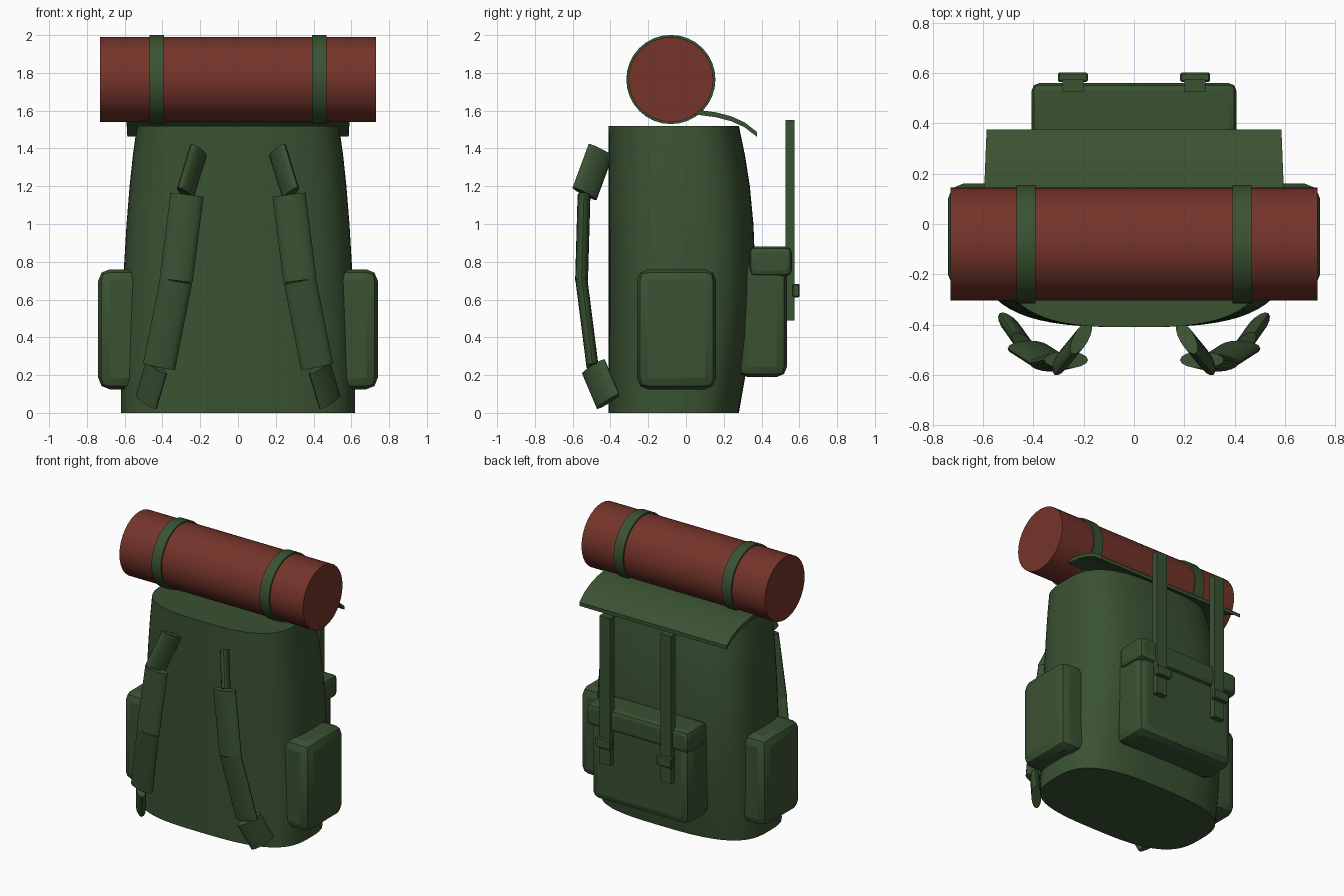
import bpy, bmesh, math
from mathutils import Vector

if "Cube" in bpy.data.objects:
    bpy.data.objects.remove(bpy.data.objects["Cube"])


def material(name, rgb):
    m = bpy.data.materials.new(name)
    m.diffuse_color = (*rgb, 1)
    m.use_nodes = True
    m.node_tree.nodes["Principled BSDF"].inputs["Base Color"].default_value = m.diffuse_color
    return m


GREEN = material("forest green canvas", (0.042, 0.085, 0.032))
RED = material("rust red blanket", (0.175, 0.034, 0.023))


def finish(name, bm, mat, angle=35):
    bmesh.ops.recalc_face_normals(bm, faces=bm.faces)
    me = bpy.data.meshes.new(name)
    bm.to_mesh(me)
    bm.free()
    ob = bpy.data.objects.new(name, me)
    bpy.context.collection.objects.link(ob)
    me.materials.append(mat)
    bpy.ops.object.select_all(action='DESELECT')
    ob.select_set(True)
    bpy.context.view_layer.objects.active = ob
    bpy.ops.object.shade_smooth_by_angle(angle=math.radians(angle))
    return ob


def loft(name, rings, mat, angle=35):
    """Skin a list of closed rings and cap both ends."""
    bm = bmesh.new()
    rows = [[bm.verts.new(p) for p in r] for r in rings]
    n = len(rows[0])
    for a, b in zip(rows, rows[1:]):
        for i in range(n):
            j = (i + 1) % n
            bm.faces.new((a[i], a[j], b[j], b[i]))
    bm.faces.new(rows[0])
    bm.faces.new(rows[-1])
    return finish(name, bm, mat, angle)


def box(name, x, y, z, bevel=0, segments=2):
    bm = bmesh.new()
    bmesh.ops.create_cube(bm, size=1)
    for v in bm.verts:
        for k, (lo, hi) in enumerate((x, y, z)):
            v.co[k] = lo if v.co[k] < 0 else hi
    if bevel:
        bmesh.ops.bevel(bm, geom=bm.edges[:], offset=bevel, segments=segments,
                        profile=0.5, affect='EDGES')
    return finish(name, bm, GREEN, 20)


def roll(name, x0, x1, radius, mat):
    """Cylinder along x."""
    ring = [(radius * math.cos(t), radius * math.sin(t))
            for t in (2 * math.pi * i / 32 for i in range(32))]
    return loft(name, [[(x, -0.08 + c, 1.765 + s) for c, s in ring]
                       for x in (x0, x1)], mat)


def webbing(name, path, across, half_w, half_t, side):
    """Flat padded strap of oval section following a path."""
    pts = [Vector(p) for p in path]
    rings = []
    for i, p in enumerate(pts):
        d = (pts[min(i + 1, len(pts) - 1)] - pts[max(i - 1, 0)]).normalized()
        w = Vector(across)
        w = (w - d * w.dot(d)).normalized()
        t = d.cross(w)
        ring = []
        for k in range(16):
            a = 2 * math.pi * k / 16
            q = p + w * half_w * math.cos(a) + t * half_t * math.sin(a)
            ring.append((q.x * side, q.y, q.z))
        rings.append(ring)
    return loft(name, rings, GREEN, 50)


# Main sack: rounded section, flat-fronted side profile (z, half width, back y)
profile = [(0, .62, .28), (.2, .62, .315), (.4, .617, .343), (.6, .611, .358),
           (.8, .602, .365), (1.0, .59, .357), (1.2, .574, .338),
           (1.36, .557, .313), (1.52, .535, .28)]
rings = []
for z, hw, back in profile:
    cy, hd = (back - .41) / 2, (back + .41) / 2
    ring = []
    for i in range(64):
        c, s = math.cos(2 * math.pi * i / 64), math.sin(2 * math.pi * i / 64)
        ring.append((math.copysign(abs(c) ** (2 / 3), c) * hw,
                     cy + math.copysign(abs(s) ** (2 / 3), s) * hd, z))
    rings.append(ring)
loft("main_sack", rings, GREEN)

# Top flap: thin curved sheet drooping over the back
flap = [(-.06, 1.59), (.07, 1.59), (.16, 1.578), (.24, 1.557), (.31, 1.525),
        (.375, 1.475)]
outline = [(y, z + .013) for y, z in flap] + [(y, z - .013) for y, z in reversed(flap)]
loft("top_flap", [[(s * (.597 - .04 * max(0, y - .1)), y, z) for y, z in outline]
                  for s in (-1, 1)], GREEN)

# Bedroll and its two tie bands
roll("bedroll", -.73, .73, .225, RED)
for s, side in ((-1, "left"), (1, "right")):
    roll(side + "_bedroll_band", s * .43 - .038, s * .43 + .038, .236, GREEN)

# Back pocket with lid
box("back_pocket", (-.39, .39), (.27, .535), (.19, .80), .055)
box("back_pocket_lid", (-.407, .407), (.335, .56), (.725, .88), .03)

for s, side in ((-1, "left"), (1, "right")):
    # Side pockets
    xs = sorted((s * .48, s * .74))
    box(side + "_side_pocket", xs, (-.26, .16), (.125, .76), .06)
    # Closing straps and buckles on the back
    cx = s * .243
    box(side + "_closing_strap", (cx - .042, cx + .042), (.527, .575), (.49, 1.55))
    box(side + "_buckle", (cx - .06, cx + .06), (.565, .602), (.612, .682), .006, 1)
    # Shoulder strap: upper anchor, padded band, lower anchor
    webbing(side + "_shoulder_strap_top",
            [(.21, -.452, 1.39), (.28, -.537, 1.16)], (.45, -.8, .43), .08, .03, s)
    webbing(side + "_shoulder_strap_upper_band",
            [(.27, -.54, 1.155), (.328, -.553, .70)], (1, 0, .12), .088, .034, s)
    webbing(side + "_shoulder_strap_lower_band",
            [(.328, -.553, .70), (.418, -.495, .245)], (1, 0, .19), .086, .032, s)
    webbing(side + "_shoulder_strap_end",
            [(.43, -.49, .245), (.485, -.412, .06)], (.1, .115, .07), .085, .032, s)
